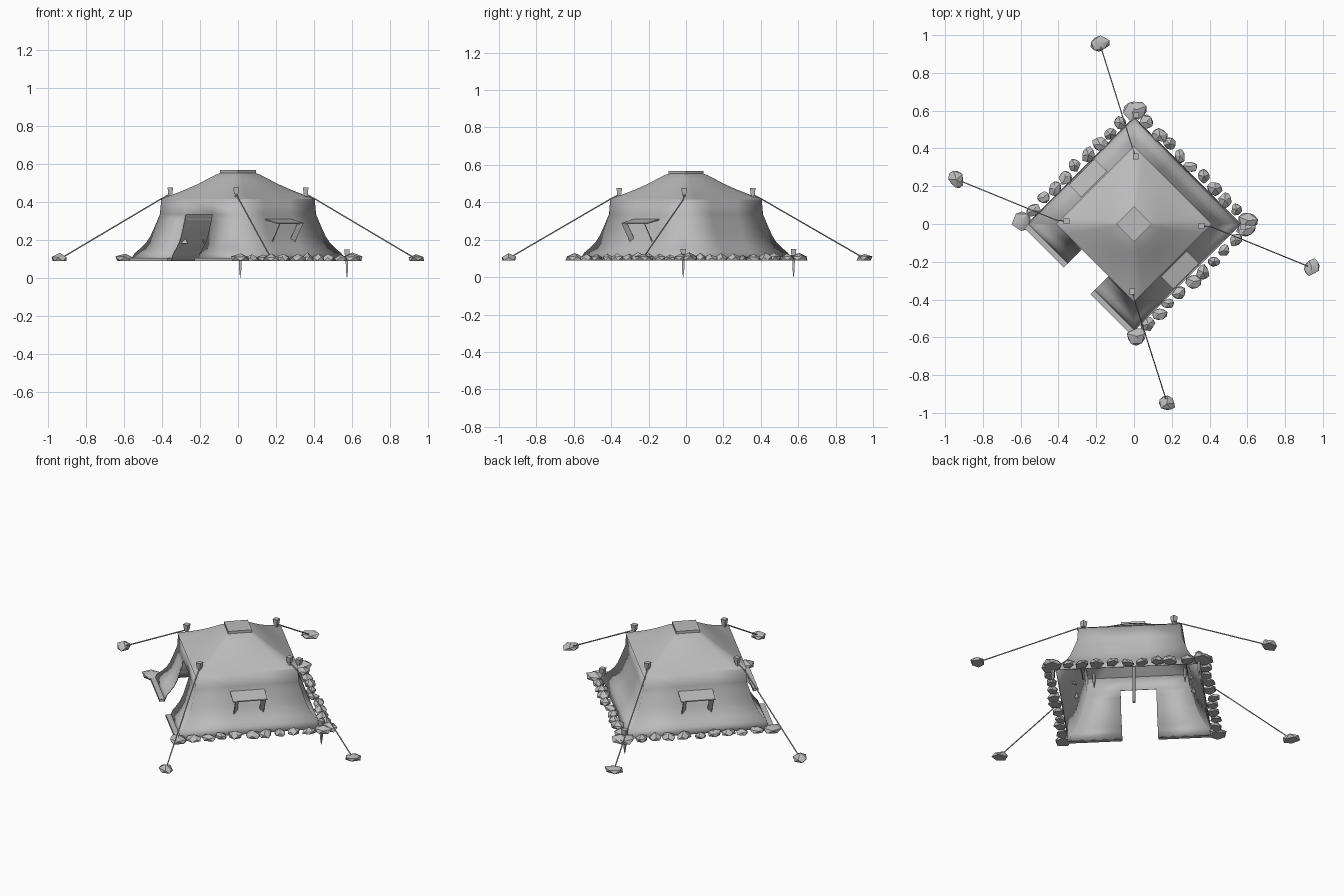
import bpy, bmesh, random
from math import radians, cos, sin, pi, sqrt
from mathutils import Vector, Matrix

random.seed(4)
if "Cube" in bpy.data.objects:
    bpy.data.objects.remove(bpy.data.objects["Cube"])

grey = bpy.data.materials.new("plain grey")
grey.use_nodes = True
grey.diffuse_color = (0.5, 0.5, 0.5, 1)
grey.node_tree.nodes["Principled BSDF"].inputs["Base Color"].default_value = (0.5, 0.5, 0.5, 1)

GROUND = 0.09
EAVE = 0.415
DOOR = 0.1


def finish(name, bm, smooth=None, thickness=0):
    bmesh.ops.remove_doubles(bm, verts=bm.verts, dist=0.0004)
    bmesh.ops.recalc_face_normals(bm, faces=bm.faces)
    mesh = bpy.data.meshes.new(name)
    bm.to_mesh(mesh)
    bm.free()
    mesh.materials.append(grey)
    obj = bpy.data.objects.new(name, mesh)
    bpy.context.collection.objects.link(obj)
    if thickness:
        mod = obj.modifiers.new("thickness", 'SOLIDIFY')
        mod.thickness = thickness
        mod.offset = -1
    if smooth:
        bpy.ops.object.select_all(action='DESELECT')
        obj.select_set(True)
        bpy.context.view_layer.objects.active = obj
        bpy.ops.object.shade_smooth_by_angle(angle=radians(smooth))
    return obj


def side_point(side, u, n, z):
    """u runs along a wall, n points out of it."""
    a = radians(side)
    return Vector((n * cos(a) - u * sin(a), n * sin(a) + u * cos(a), z))


def quad(bm, points):
    return bm.faces.new([bm.verts.new(p) for p in points])


def prism(bm, side, u0, u1, section):
    """Extrude an (n, z) section along a wall."""
    ends = [[bm.verts.new(side_point(side, u, n, z)) for n, z in section] for u in (u0, u1)]
    bm.faces.new(ends[0])
    bm.faces.new(ends[1])
    for i in range(len(section)):
        j = (i + 1) % len(section)
        bm.faces.new((ends[0][i], ends[0][j], ends[1][j], ends[1][i]))


# Flared canvas walls: corner radius and height from eave to ground
flare = [(0.405, EAVE), (0.412, 0.335), (0.427, 0.3), (0.444, 0.26), (0.462, 0.22),
         (0.485, 0.185), (0.515, 0.155), (0.545, 0.13), (0.568, GROUND)]
sides = {"door_wall": -135, "right_window_wall": -45, "back_wall": 45, "left_window_wall": 135}
for name, side in sides.items():
    bm = bmesh.new()
    for row, ((r0, z0), (r1, z1)) in enumerate(zip(flare, flare[1:])):
        n0, n1 = r0 / sqrt(2), r1 / sqrt(2)
        top, low = (-n0, -DOOR, DOOR, n0), (-n1, -DOOR, DOOR, n1)
        for c in range(3):
            if name == "door_wall" and c == 1 and row > 0:
                continue
            quad(bm, [side_point(side, top[c], n0, z0), side_point(side, top[c + 1], n0, z0),
                      side_point(side, low[c + 1], n1, z1), side_point(side, low[c], n1, z1)])
    finish(name, bm, 35, 0.006)

# Hem along the foot of each door flap
for name, u0, u1 in (("left_flap_hem", -0.42, -DOOR), ("right_flap_hem", DOOR, 0.42)):
    bm = bmesh.new()
    prism(bm, -135, u0, u1, [(0.395, GROUND), (0.425, GROUND), (0.425, 0.104), (0.395, 0.104)])
    finish(name, bm)

# Roof: square at the eave, rounder half way up, square again at the cap
bm = bmesh.new()
STEPS = 8
rings = []
for radius, z, rounding in [(0.412, EAVE, 0), (0.345, 0.441, 0.1), (0.28, 0.468, 0.25), (0.22, 0.496, 0.4),
                            (0.16, 0.526, 0.45), (0.12, 0.545, 0.3), (0.085, 0.556, 0)]:
    ring = []
    for i in range(4 * STEPS):
        corner, t = divmod(i, STEPS)
        a = Vector((cos(corner * pi / 2), sin(corner * pi / 2), 0))
        b = Vector((-a.y, a.x, 0))
        p = a.lerp(b, t / STEPS)
        p = p.lerp(p.normalized() * 0.88, rounding) * radius
        ring.append(bm.verts.new((p.x, p.y, z)))
    rings.append(ring)
for lower, upper in zip(rings, rings[1:]):
    for i in range(len(lower)):
        j = (i + 1) % len(lower)
        bm.faces.new((lower[i], lower[j], upper[j], upper[i]))
finish("roof", bm, 40)

# Square smoke cap
bm = bmesh.new()
prism(bm, 45, -0.067, 0.067, [(-0.067, 0.545), (0.067, 0.545), (0.067, 0.568), (-0.067, 0.568)])
finish("roof_cap", bm)


def rod(bm, start, end, radius, segments=6):
    start, end = Vector(start), Vector(end)
    axis = end - start
    turn = axis.to_track_quat('Z', 'Y').to_matrix().to_4x4()
    bmesh.ops.create_cone(bm, cap_ends=True, segments=segments, radius1=radius, radius2=radius,
                          depth=axis.length, matrix=Matrix.Translation((start + end) / 2) @ turn)


# Centre pole
bm = bmesh.new()
rod(bm, (0, 0, GROUND), (0, 0, 0.55), 0.008, 8)
finish("centre_pole", bm, 50)

# Window awnings with two slanted side strips
for name, side in (("right", -45), ("left", 135)):
    bm = bmesh.new()
    prism(bm, side, -0.097, 0.097, [(0.29, 0.306), (0.39, 0.284), (0.39, 0.29), (0.29, 0.312)])
    finish(name + "_awning", bm)
    bm = bmesh.new()
    for s in (-1, 1):
        quad(bm, [side_point(side, s * u, n, z) for u, n, z in
                  ((0.088, 0.4, 0.29), (0.066, 0.378, 0.29), (0.064, 0.31, 0.18), (0.086, 0.332, 0.18))])
    finish(name + "_awning_struts", bm, thickness=0.005)


def stake(name, x, y, top, length):
    """Square-headed stake with a long pointed shaft."""
    bm = bmesh.new()
    levels = [(0.015, 0), (0.011, 0.034), (0.007, 0.036), (0.006, length * 0.7), (0.001, length)]
    loops = [[bm.verts.new((x + sx * h, y + sy * h, top - d))
              for sx, sy in ((-1, -1), (1, -1), (1, 1), (-1, 1))] for h, d in levels]
    bm.faces.new(loops[0])
    bm.faces.new(loops[-1])
    for a, b in zip(loops, loops[1:]):
        for i in range(4):
            bm.faces.new((a[i], a[i - 1], b[i - 1], b[i]))
    finish(name, bm)


stake("right_ground_stake", 0.575, -0.015, 0.15, 0.15)
stake("back_ground_stake", 0.012, 0.575, 0.15, 0.15)


def stone(bm, centre, size, spin):
    """Rough stone with a flat underside."""
    verts = bmesh.ops.create_icosphere(bm, subdivisions=1, radius=1)["verts"]
    turn = Matrix.Rotation(spin, 3, 'Z')
    for v in verts:
        p = v.co * random.uniform(0.85, 1.15)
        p = turn @ Vector((p.x * size[0], p.y * size[1], max(p.z, -0.1) * size[2]))
        v.co = p + Vector((centre[0], centre[1], GROUND + 0.1 * size[2]))


# Roof pegs, guy ropes and their anchor stones
guys = {"right": ((0.357, -0.01), (0.41, -0.015), (0.94, -0.23)),
        "back": ((0.01, 0.357), (-0.01, 0.41), (-0.18, 0.955)),
        "left": ((-0.357, 0.015), (-0.41, 0.02), (-0.94, 0.235)),
        "front": ((-0.01, -0.357), (0.005, -0.41), (0.175, -0.95))}
for name, (peg, tie, anchor) in guys.items():
    stake(name + "_roof_peg", *peg, 0.477, 0.13)
    bm = bmesh.new()
    rod(bm, (*peg, 0.442), (*tie, 0.414), 0.0035)
    rod(bm, (*tie, 0.414), (*(c * 0.99 for c in anchor), 0.105), 0.0035)
    finish(name + "_guy_rope", bm)
    bm = bmesh.new()
    stone(bm, anchor, (0.054, 0.042, 0.034), random.uniform(0, pi))
    finish(name + "_anchor_stone", bm, 30)

# Rows of stones holding down three walls
for name, side in list(sides.items())[1:]:
    bm = bmesh.new()
    for i in range(11):
        u = -0.41 + 0.082 * i + random.uniform(-0.01, 0.01)
        end = i in (0, 10)
        spread = 0.056 if end else random.uniform(0.036, 0.048)
        p = side_point(side, u, 0.43 + random.uniform(-0.005, 0.012), 0)
        size = (spread, spread * random.uniform(0.75, 0.95), 0.038 if end else random.uniform(0.026, 0.036))
        stone(bm, p, size, radians(side) + random.uniform(0.8, 2.3))
    finish(name + "_stones", bm, 30)
